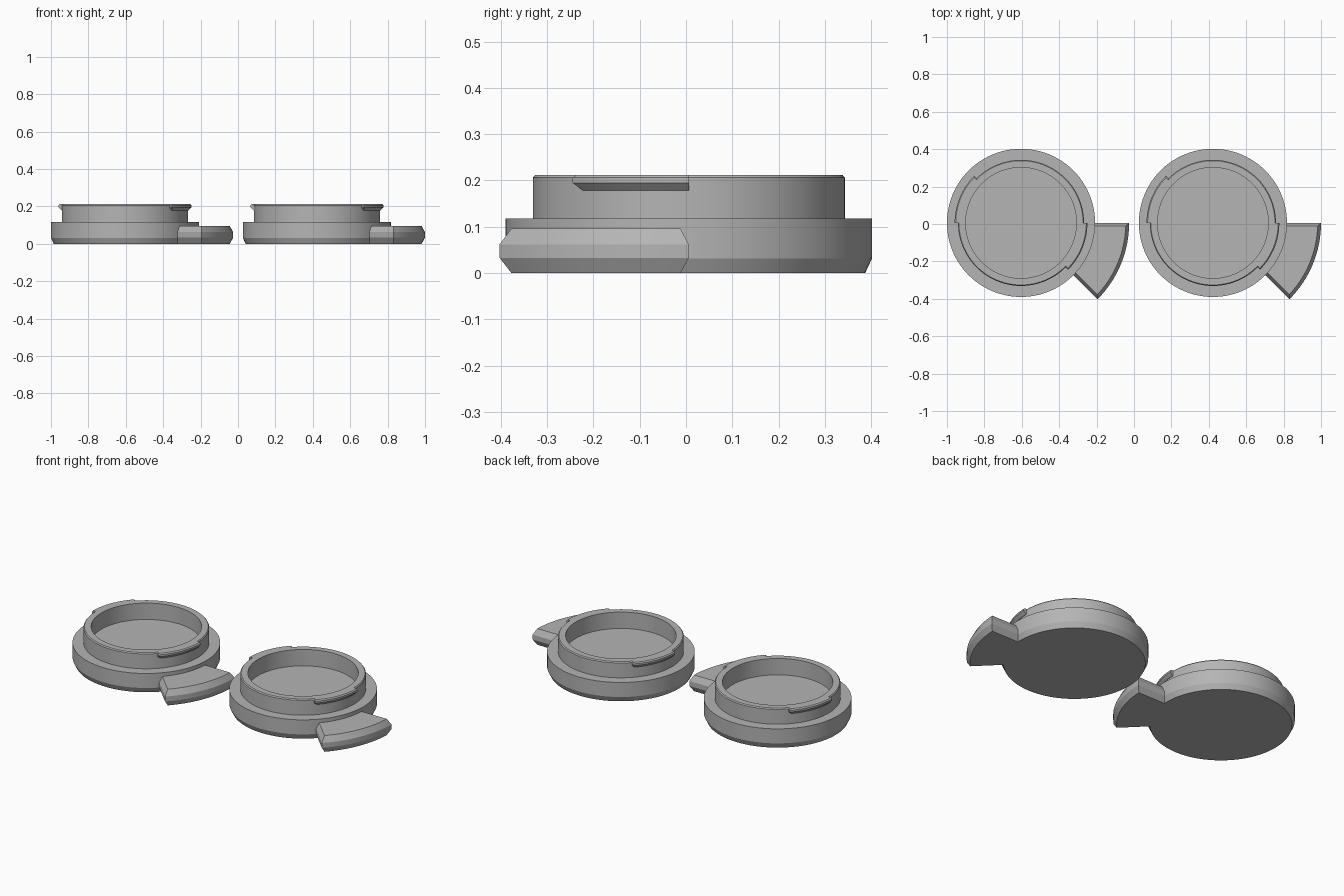
import bpy, bmesh, math

if "Cube" in bpy.data.objects:
    bpy.data.objects.remove(bpy.data.objects["Cube"])

CENTRES = [(-0.604, 0.006), (0.422, 0.006)]
SEGMENTS = 96

grey = bpy.data.materials.new("grey_plastic")
grey.diffuse_color = (0.46, 0.46, 0.46, 1)
grey.use_nodes = True
grey.node_tree.nodes["Principled BSDF"].inputs["Base Color"].default_value = grey.diffuse_color


def finish(name, bm, centre):
    bmesh.ops.recalc_face_normals(bm, faces=bm.faces)
    mesh = bpy.data.meshes.new(name)
    bm.to_mesh(mesh)
    bm.free()
    mesh.materials.append(grey)
    obj = bpy.data.objects.new(name, mesh)
    obj.location = (centre[0], centre[1], 0)
    bpy.context.collection.objects.link(obj)
    bpy.ops.object.select_all(action='DESELECT')
    obj.select_set(True)
    bpy.context.view_layer.objects.active = obj
    bpy.ops.object.shade_smooth_by_angle(angle=math.radians(20))


def skin(bm, rings):
    """Join equal rings of points into a closed solid."""
    rings = [[bm.verts.new(p) for p in ring] for ring in rings]
    n = len(rings[0])
    for a, b in zip(rings, rings[1:]):
        for i in range(n):
            j = (i + 1) % n
            bm.faces.new((a[i], a[j], b[j], b[i]))
    bm.faces.new(rings[0])
    bm.faces.new(rings[-1])


def turned(name, profile, centre):
    """Turn a (radius, height) profile round the upright axis."""
    bm = bmesh.new()
    steps = [2 * math.pi * i / SEGMENTS for i in range(SEGMENTS)]
    skin(bm, [[(r * math.cos(t), r * math.sin(t), z) for t in steps] for r, z in profile])
    finish(name, bm, centre)


def sector(name, inner, outer, start, end, layers, centre, bevel_end=True):
    """Ring sector with (height, inset) layers that chamfer its edges."""
    bm = bmesh.new()
    a0, a1 = math.radians(start), math.radians(end)
    n = 16
    rings = []
    for z, inset in layers:
        ring = []
        for r, order in ((outer - inset, range(n + 1)), (inner, range(n, -1, -1))):
            turn = math.asin(inset / r)
            b0, b1 = a0 + turn, a1 - (turn if bevel_end else 0)
            for i in order:
                t = b0 + (b1 - b0) * i / n
                ring.append((r * math.cos(t), r * math.sin(t), z))
        rings.append(ring)
    skin(bm, rings)
    finish(name, bm, centre)


for side, c in zip(("left", "right"), CENTRES):
    # Cap: chamfered base, stepped neck and recessed floor
    turned(side + "_cap", [(0.381, 0), (0.396, 0.032), (0.396, 0.118), (0.337, 0.118),
                           (0.337, 0.206), (0.332, 0.212), (0.296, 0.212), (0.296, 0.115)], c)
    # Grip tab
    sector(side + "_grip_tab", 0.37, 0.578, -45, 0,
           [(0, 0.018), (0.033, 0), (0.062, 0), (0.096, 0.018)], c)
    # Two locking lugs on opposite sides of the neck
    for number, angle in enumerate((-45, 135), 1):
        sector(f"{side}_locking_lug_{number}", 0.325, 0.355, angle, angle + 45,
               [(0.178, 0.016), (0.195, 0), (0.206, 0), (0.212, 0.006)], c, False)
